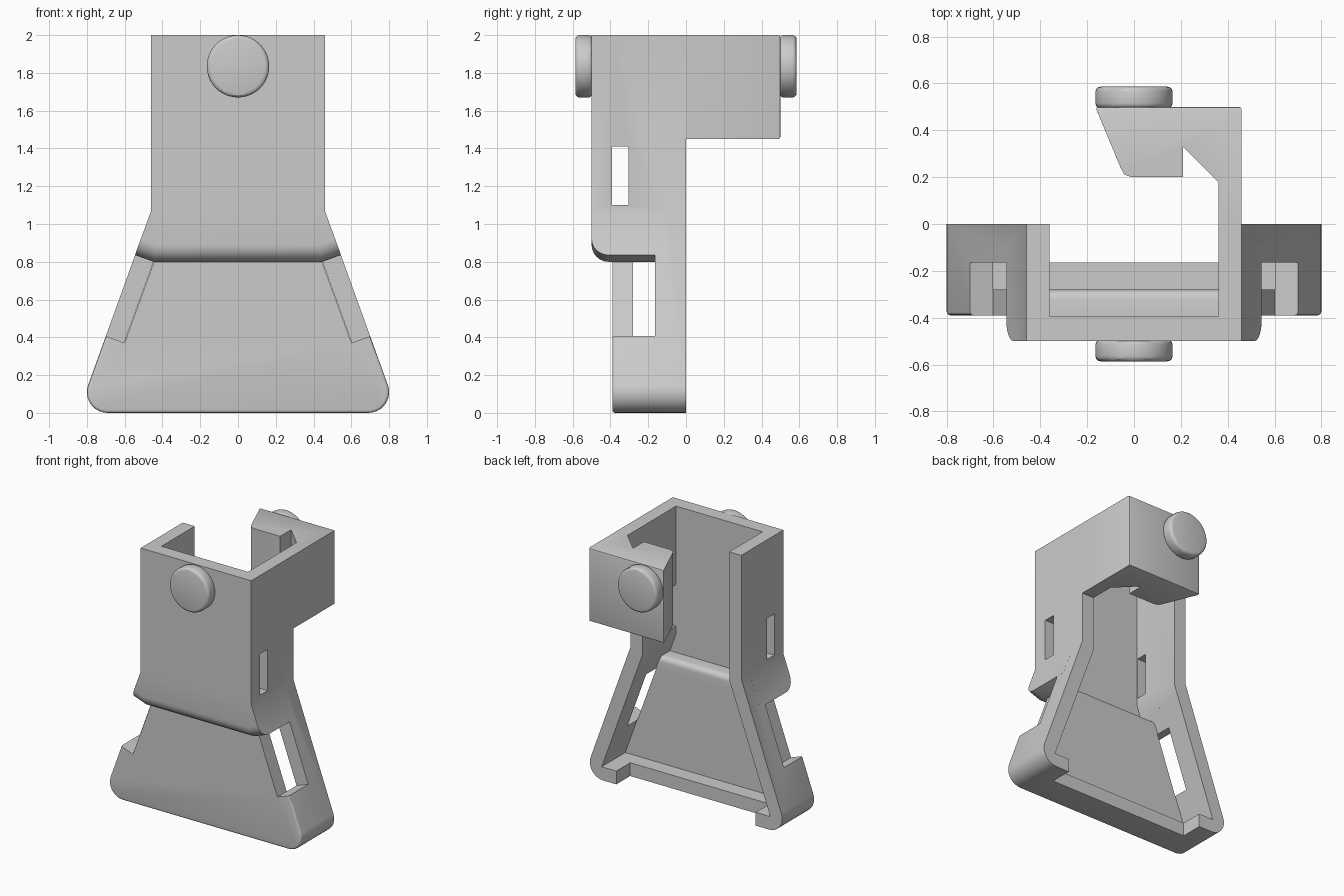
import bpy, bmesh, math
from mathutils import Vector, Matrix

cube = bpy.data.objects.get("Cube")
if cube:
    bpy.data.objects.remove(cube, do_unlink=True)

grey = bpy.data.materials.new("plain_grey")
grey.use_nodes = True
COLOUR = (0.6, 0.6, 0.6, 1)
grey.diffuse_color = COLOUR
for node in grey.node_tree.nodes:
    if node.type == "BSDF_PRINCIPLED":
        node.inputs["Base Color"].default_value = COLOUR

WALL = 0.105
HALF = 0.46                      # half width of the straight upper part
KNEE = 1.07                      # height where the sides start to flare
LEAN = math.radians(20)
OUT = Vector((math.cos(LEAN), math.sin(LEAN)))


def slant(z, inset=0.0):
    """Point on the flared side line, moved inwards by inset."""
    return (HALF + (KNEE - z) * math.tan(LEAN) - inset / math.cos(LEAN), z)


def mirrored(half):
    """Close a half profile by mirroring it in x."""
    return half + [(-x, z) for x, z in reversed(half)]


def prism(name, points, start, end, axis="y"):
    """Extrude an outline along y (points are x, z) or z (points are x, y)."""
    place = (lambda p: (p[0], start, p[1])) if axis == "y" else (lambda p: (p[0], p[1], start))
    move = (0, end - start, 0) if axis == "y" else (0, 0, end - start)
    bm = bmesh.new()
    face = bm.faces.new([bm.verts.new(place(p)) for p in points])
    top = bmesh.ops.extrude_face_region(bm, geom=[face])["geom"]
    bmesh.ops.translate(bm, vec=move, verts=[v for v in top if isinstance(v, bmesh.types.BMVert)])
    bmesh.ops.recalc_face_normals(bm, faces=bm.faces)
    return make_object(name, bm)


def make_object(name, bm):
    mesh = bpy.data.meshes.new(name)
    bm.to_mesh(mesh)
    bm.free()
    mesh.materials.append(grey)
    obj = bpy.data.objects.new(name, mesh)
    bpy.context.scene.collection.objects.link(obj)
    return obj


def box(name, xs, ys, zs):
    outline = [(xs[0], zs[0]), (xs[1], zs[0]), (xs[1], zs[1]), (xs[0], zs[1])]
    return prism(name, outline, ys[0], ys[1])


def round_edges(obj, width, test, segments=3):
    """Round the edges whose two end points both pass the test."""
    bm = bmesh.new()
    bm.from_mesh(obj.data)
    edges = [e for e in bm.edges if all(test(v.co) for v in e.verts)]
    if edges:
        bmesh.ops.bevel(bm, geom=edges, offset=width, segments=segments, profile=0.5,
                        affect="EDGES", clamp_overlap=True)
    bm.to_mesh(obj.data)
    bm.free()


def combine(obj, other, operation):
    mod = obj.modifiers.new("cut", "BOOLEAN")
    mod.operation, mod.solver, mod.object = operation, "EXACT", other
    bpy.context.view_layer.objects.active = obj
    bpy.ops.object.modifier_apply(modifier=mod.name)
    bpy.data.objects.remove(other, do_unlink=True)


# Flared frame: straight top, leaning sides, rounded lower corners
corner = Vector((0.69, 0.11))
arc = []
for i in range(10):
    a = LEAN - (LEAN + math.pi / 2) * i / 9
    arc.append((corner.x + 0.11 * math.cos(a), corner.y + 0.11 * math.sin(a)))
body = prism("holder_body", mirrored([(HALF, 2), (HALF, KNEE)] + arc), -0.39, 0)
round_edges(body, 0.015, lambda c: c.y < -0.38)

# Side notches beside the lower front plate
for side in (1, -1):
    low, high = Vector(slant(0.37, WALL + 0.002)), Vector(slant(0.95, WALL + 0.002))
    outline = [low, high, high + OUT * 0.2, low + OUT * 0.2]
    combine(body, prism("notch", [(p.x * side, p.y) for p in outline], -0.6, -0.165), "DIFFERENCE")

# Deeper upper shell with a rounded lower lip
lip = Vector(slant(0.8, WALL))
lip_out = lip + OUT * WALL
shell = prism("shell", mirrored([(HALF, 2), (HALF, KNEE), tuple(lip_out), tuple(lip)]), -0.5, -0.1)
round_edges(shell, 0.09, lambda c: c.y < -0.49 and c.z < 0.9, 6)
combine(body, shell, "UNION")

# Hollow out the upper and lower pockets
bend = KNEE - 0.033
upper = mirrored([(HALF - 0.1, 2.2), (HALF - 0.1, bend), slant(0.9, WALL)])
combine(body, prism("upper_pocket", upper, -0.395, 0.3), "DIFFERENCE")
lower = mirrored([slant(0.95, WALL), slant(0.1, WALL)])
combine(body, prism("lower_pocket", lower, -0.28, 0.3), "DIFFERENCE")

# Side windows and the gap between the feet
combine(body, box("window", (-0.7, 0.7), (-0.393, -0.305), (1.1, 1.41)), "DIFFERENCE")
combine(body, box("foot_gap", (-0.58, 0.58), (-0.165, 0.2), (-0.2, 0.2)), "DIFFERENCE")

# Soft edge on the inner shelf
round_edges(body, 0.04, lambda c: abs(c.y + 0.28) < 0.001 and abs(c.z - 0.9) < 0.001, 4)

# Side arm with the hooked rear block
hook = [(HALF, 0), (HALF, 0.5), (-0.165, 0.5), (-0.055, 0.235), (-0.04, 0.21), (-0.01, 0.2),
        (0.21, 0.2), (0.21, 0.33), (0.36, 0.18), (0.36, 0)]
arm = prism("hook_arm", hook, 1.45, 2, "z")
round_edges(arm, 0.012, lambda c: c.y > 0.45, 2)

# Round buttons on the front and rear
parts = [body, arm]
for name, y in (("front_button", -0.54), ("rear_button", 0.54)):
    bm = bmesh.new()
    bmesh.ops.create_cone(bm, cap_ends=True, segments=48, radius1=0.165, radius2=0.165, depth=0.092)
    rims = [e for e in bm.edges if abs(e.verts[0].co.z - e.verts[1].co.z) < 0.001]
    bmesh.ops.bevel(bm, geom=rims, offset=0.022, segments=3, profile=0.5, affect="EDGES")
    bmesh.ops.transform(bm, verts=bm.verts,
                        matrix=Matrix.Translation((0, y, 1.835)) @ Matrix.Rotation(math.pi / 2, 4, "X"))
    parts.append(make_object(name, bm))

# Smooth the rounded parts and keep the corners sharp
bpy.ops.object.select_all(action="DESELECT")
for part in parts:
    part.select_set(True)
bpy.context.view_layer.objects.active = body
bpy.ops.object.shade_smooth_by_angle(angle=math.radians(30))
